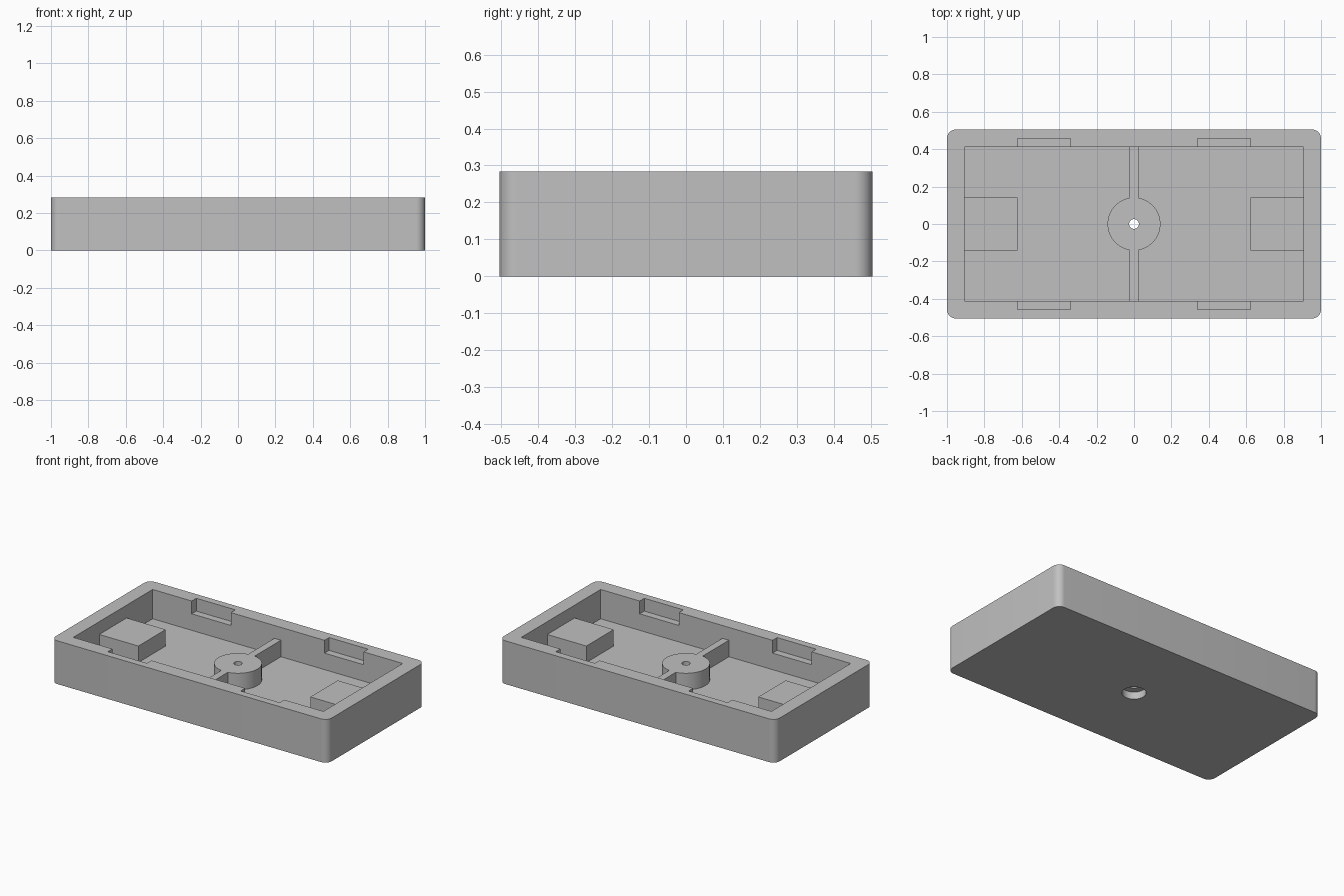
import bpy
import bmesh
import math

cube = bpy.data.objects.get("Cube")
if cube:
    bpy.data.objects.remove(cube, do_unlink=True)

U = 2 / 42.4                      # design unit
HALF_X, HALF_Y, HEIGHT = 1.0, 10.7 * U, 6 * U
WALL = 2 * U
FLOOR = 0.091                     # top of the tray floor
LEDGE = 0.199                     # top of post, rib and blocks, bottom of slots
IN_X, IN_Y = HALF_X - WALL, HALF_Y - WALL
SINK = 0.02                       # overlap of joined parts

grey = bpy.data.materials.new("plain grey")
grey.use_nodes = True
colour = (0.53, 0.53, 0.53, 1)
grey.diffuse_color = colour
grey.node_tree.nodes["Principled BSDF"].inputs["Base Color"].default_value = colour


def prism(name, outline, z0, z1):
    """Upright solid from a counter-clockwise outline."""
    bm = bmesh.new()
    base = bm.faces.new([bm.verts.new((x, y, z0)) for x, y in outline])
    top = bmesh.ops.extrude_face_region(bm, geom=[base])["geom"]
    bmesh.ops.translate(bm, vec=(0, 0, z1 - z0),
                        verts=[v for v in top if isinstance(v, bmesh.types.BMVert)])
    bmesh.ops.recalc_face_normals(bm, faces=bm.faces)
    mesh = bpy.data.meshes.new(name)
    bm.to_mesh(mesh)
    bm.free()
    mesh.materials.append(grey)
    obj = bpy.data.objects.new(name, mesh)
    bpy.context.collection.objects.link(obj)
    return obj


def box(name, x0, x1, y0, y1, z0, z1):
    return prism(name, [(x0, y0), (x1, y0), (x1, y1), (x0, y1)], z0, z1)


def circle(radius, count=64):
    steps = [math.tau * i / count for i in range(count)]
    return [(radius * math.cos(a), radius * math.sin(a)) for a in steps]


def rounded(hx, hy, r, steps=10):
    points = []
    for corner, (sx, sy) in enumerate([(1, 1), (-1, 1), (-1, -1), (1, -1)]):
        for i in range(steps + 1):
            a = (corner + i / steps) * math.pi / 2
            points.append((sx * (hx - r) + r * math.cos(a),
                           sy * (hy - r) + r * math.sin(a)))
    return points


def combine(target, other, operation):
    other.hide_render = True
    mod = target.modifiers.new(operation.lower(), "BOOLEAN")
    mod.operation, mod.solver, mod.object = operation, "EXACT", other
    bpy.context.view_layer.objects.active = target
    bpy.ops.object.modifier_apply(modifier=mod.name)
    bpy.data.objects.remove(other, do_unlink=True)


# Outer shell with rounded upright corners, then the cavity
tray = prism("tray", rounded(HALF_X, HALF_Y, U), 0, HEIGHT)
combine(tray, box("cavity", -IN_X, IN_X, -IN_Y, IN_Y, FLOOR, 1), "DIFFERENCE")

# Cross rib and centre post
rib = box("cross_rib", -U / 2, U / 2, -IN_Y - SINK, IN_Y + SINK, FLOOR - SINK, LEDGE)
combine(rib, prism("centre_post", circle(3 * U), FLOOR - SINK, LEDGE), "UNION")
combine(tray, rib, "UNION")

# End support blocks and the four slots in the long walls
for side in (-1, 1):
    xs = sorted((side * (IN_X - 6 * U), side * (IN_X + SINK)))
    combine(tray, box("end_block", *xs, -3 * U, 3 * U, FLOOR - SINK, LEDGE), "UNION")
    for end in (-1, 1):
        xs = sorted((side * 7.2 * U, side * 13.2 * U))
        ys = sorted((end * (IN_Y - SINK), end * (IN_Y + U)))
        combine(tray, box("wall_slot", *xs, *ys, LEDGE, 1), "DIFFERENCE")

# Screw hole with a wider recess underneath
combine(tray, prism("screw_hole", circle(0.026, 32), -1, 1), "DIFFERENCE")
combine(tray, prism("screw_recess", circle(1.5 * U, 48), -1, U), "DIFFERENCE")

# Smooth round walls, sharp edges elsewhere
bpy.ops.object.select_all(action="DESELECT")
tray.select_set(True)
bpy.context.view_layer.objects.active = tray
bpy.ops.object.shade_smooth_by_angle(angle=math.radians(30))
